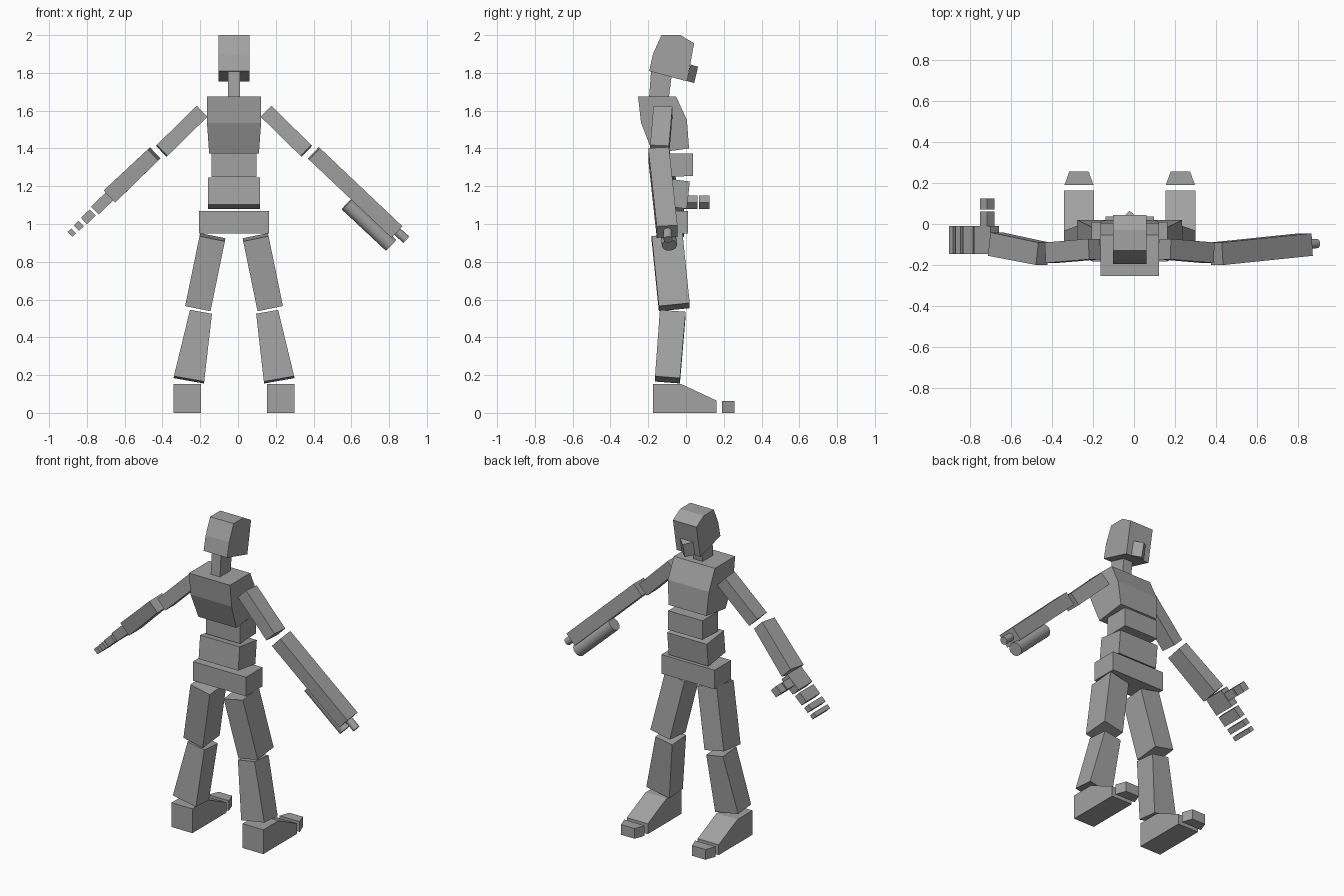
import bpy, bmesh, math
from mathutils import Vector

if "Cube" in bpy.data.objects:
    bpy.data.objects.remove(bpy.data.objects["Cube"])

CX = -0.021  # body symmetry plane

grey = bpy.data.materials.new("plain grey")
grey.diffuse_color = (0.36, 0.36, 0.36, 1)
grey.use_nodes = True
grey.node_tree.nodes["Principled BSDF"].inputs["Base Color"].default_value = grey.diffuse_color


def loft(name, ring_a, ring_b):
    """Closed solid between two matching rings of points."""
    bm = bmesh.new()
    a = [bm.verts.new(p) for p in ring_a]
    b = [bm.verts.new(p) for p in ring_b]
    n = len(a)
    bm.faces.new(a)
    bm.faces.new(b)
    for i in range(n):
        j = (i + 1) % n
        bm.faces.new((a[i], a[j], b[j], b[i]))
    bmesh.ops.recalc_face_normals(bm, faces=bm.faces)
    me = bpy.data.meshes.new(name)
    bm.to_mesh(me)
    bm.free()
    me.materials.append(grey)
    ob = bpy.data.objects.new(name, me)
    bpy.context.collection.objects.link(ob)
    return ob


def slab(name, profile, half, centre=CX):
    """Side profile (y, z) extruded across x; half may be a function of z."""
    h = half if callable(half) else (lambda z: half)
    return loft(name, [(centre - h(z), y, z) for y, z in profile],
                [(centre + h(z), y, z) for y, z in profile])


def frame(a, b):
    axis = (b - a).normalized()
    v = Vector((0, 1, 0))
    v = (v - axis * v.dot(axis)).normalized()
    return axis.cross(v), v


def limb(name, a, b, size_a, size_b=None):
    """Box along a-b; sizes are (across, depth) at each end."""
    a, b = Vector(a), Vector(b)
    u, v = frame(a, b)
    corners = ((-.5, -.5), (.5, -.5), (.5, .5), (-.5, .5))
    rings = [[p + u * (s[0] * i) + v * (s[1] * j) for i, j in corners]
             for p, s in ((a, size_a), (b, size_b or size_a))]
    return loft(name, *rings)


def tube(name, a, b, r, n=24):
    a, b = Vector(a), Vector(b)
    u, v = frame(a, b)
    angs = [2 * math.pi * i / n for i in range(n)]
    offs = [u * (r * math.cos(t)) + v * (r * math.sin(t)) for t in angs]
    return loft(name, [a + o for o in offs], [b + o for o in offs])


# Head, nose and neck
slab("head", [(-.195, 1.81), (-.175, 1.90), (-.13, 2.0), (-.03, 2.0),
              (.043, 1.957), (.006, 1.755)], .082)
loft("nose", [(CX - .045, .024, 1.845), (CX + .045, .024, 1.845), (CX, .064, 1.832)],
     [(CX - .045, .006, 1.757), (CX + .045, .006, 1.757), (CX, .043, 1.746)])
slab("neck", [(-.195, 1.676), (-.09, 1.676), (-.075, 1.79), (-.185, 1.81)], .032)

# Torso
slab("chest", [(-.254, 1.676), (-.053, 1.676), (.005, 1.55), (.016, 1.40),
               (-.175, 1.374), (-.238, 1.535)],
     lambda z: .143 if z > 1.5 else .132)
slab("upper_abdomen", [(-.12, 1.25), (.037, 1.254), (.037, 1.374), (-.12, 1.374)], .119)
slab("lower_abdomen", [(-.15, 1.247), (.02, 1.225), (.005, 1.08), (-.165, 1.103)], .138)
slab("pelvis", [(-.155, .95), (.01, .95), (.01, 1.07), (-.155, 1.07)], .185)

# Limbs shared by both sides
for s, side in ((1, "right"), (-1, "left")):
    def at(dx, y, z):
        return (CX + s * dx, y, z)
    limb(side + "_upper_arm", at(.171, -.122, 1.595), at(.383, -.14, 1.387), (.081, .1))
    limb(side + "_thigh", at(.114, -.10, .93), at(.19, -.062, .56), (.137, .164))
    limb(side + "_shin", at(.176, -.07, .53), at(.239, -.098, .175),
         (.118, .137), (.163, .132))
    fx = CX + s * .247
    slab(side + "_foot", [(-.175, 0), (.162, 0), (.162, .065), (-.026, .153),
                          (-.175, .153)], .073, fx)
    loft(side + "_toe", [(fx + i * .071, .19, z) for i, z in ((-1, 0), (1, 0), (1, .064), (-1, .064))],
         [(fx + i * .047, .256, z) for i, z in ((-1, 0), (1, 0), (1, .064), (-1, .064))])

# Forearm with barrels
limb("barrel_forearm", (.402, -.145, 1.374), (.839, -.10, .96), (.084, .11))
tube("nozzle", (.82, -.098, .98), (.891, -.095, .917), .023)
tube("under_barrel", (.577, -.11, 1.106), (.81, -.088, .888), .04)

# Forearm with hand
elbow, wrist = Vector((-.444, -.145, 1.371)), Vector((-.675, -.098, 1.151))
limb("hand_forearm", elbow, wrist, (.081, .11), (.088, .115))


def hand_point(d):
    """Point a distance d past the wrist, level in y."""
    return (-.675 - d * .722, -.078, 1.151 - d * .692)


for name, d0, d1, thick in (("palm", .005, .115, .058), ("knuckle", .13, .195, .046),
                            ("finger_middle", .215, .25, .04),
                            ("fingertip", .27, .297, .036)):
    limb(name, hand_point(d0), hand_point(d1), (thick, .137))

# Thumb segments, turned to follow the palm
for name, y0, y1 in (("thumb_base", -.012, .06), ("thumb_tip", .07, .125)):
    ring = [(-.715 + i * .036, 1.115 + j * .036) for i, j in ((1, 0), (0, 1), (-1, 0), (0, -1))]
    loft(name, [(x, y0, z) for x, z in ring], [(x, y1, z) for x, z in ring])
